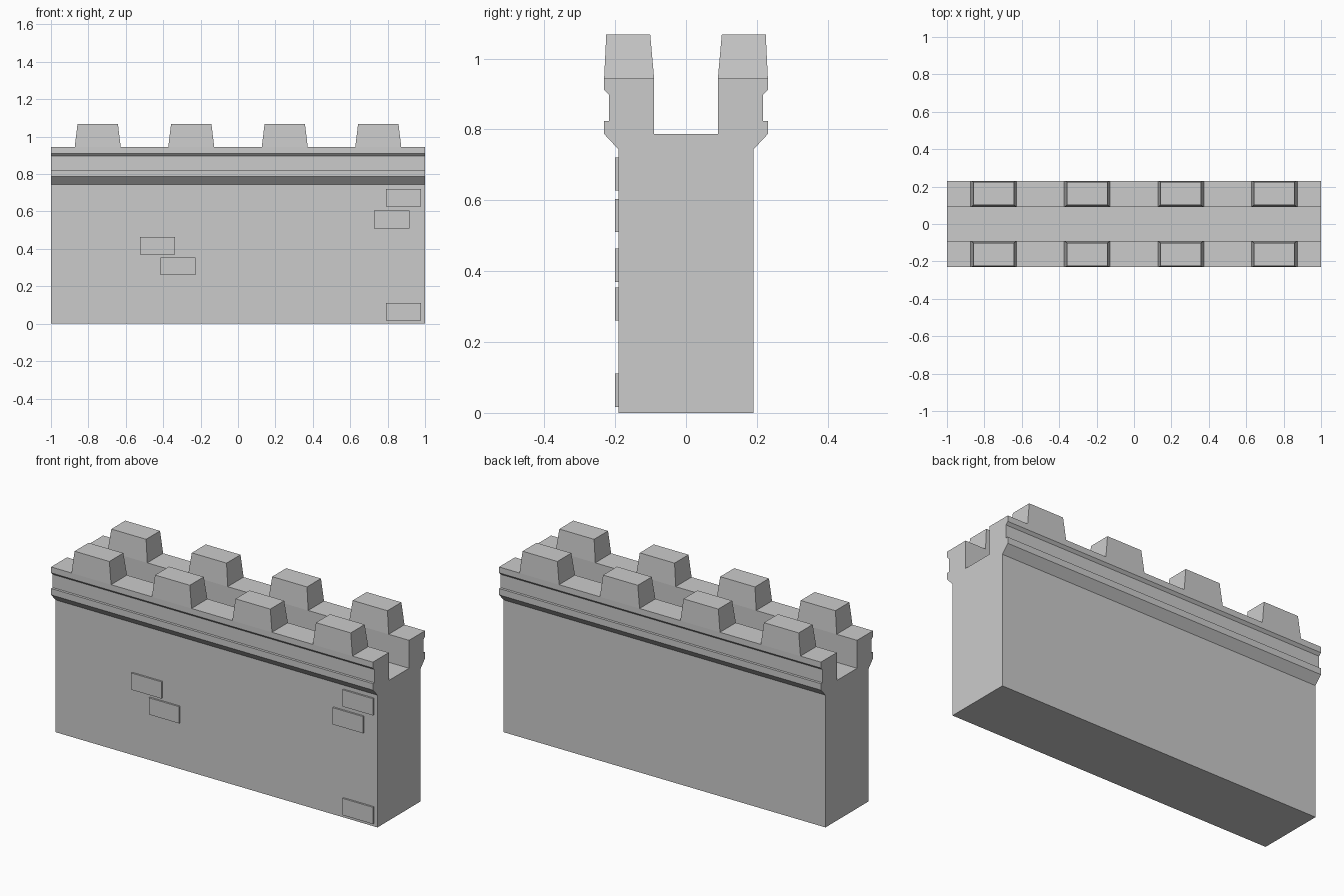
import bpy, bmesh

if "Cube" in bpy.data.objects:
    bpy.data.objects.remove(bpy.data.objects["Cube"])


def make_object(name, bm):
    bmesh.ops.recalc_face_normals(bm, faces=bm.faces)
    mesh = bpy.data.meshes.new(name)
    bm.to_mesh(mesh)
    bm.free()
    obj = bpy.data.objects.new(name, mesh)
    bpy.context.collection.objects.link(obj)
    return obj


def frustum(name, base, top, z0, z1, open_bottom=False):
    """Four-sided block; base and top are (x0, x1, y0, y1)."""
    bm = bmesh.new()
    rings = []
    for (x0, x1, y0, y1), z in ((base, z0), (top, z1)):
        rings.append([bm.verts.new((x, y, z)) for x, y in
                      ((x0, y0), (x1, y0), (x1, y1), (x0, y1))])
    low, high = rings
    bm.faces.new(high)
    if not open_bottom:
        bm.faces.new(low)
    for i in range(4):
        j = (i + 1) % 4
        bm.faces.new((low[i], low[j], high[j], high[i]))
    return make_object(name, bm)


# Wall body: half cross-section (y, z), mirrored, then extruded along x
half = [(0.19, 0), (0.19, 0.743), (0.231, 0.787), (0.231, 0.823),
        (0.217, 0.823), (0.217, 0.897), (0.231, 0.911), (0.231, 0.944),
        (0.09, 0.944), (0.09, 0.787)]
section = half + [(-y, z) for y, z in reversed(half)]
bm = bmesh.new()
end = bm.faces.new([bm.verts.new((-1, y, z)) for y, z in section])
extruded = bmesh.ops.extrude_face_region(bm, geom=[end], use_keep_orig=True)
bmesh.ops.translate(bm, vec=(2, 0, 0), verts=[
    v for v in extruded["geom"] if isinstance(v, bmesh.types.BMVert)])
make_object("wall_body", bm)

# Merlons: tapered blocks along both parapets
for side, label in ((-1, "front"), (1, "back")):
    for i in range(4):
        cx = -0.75 + 0.5 * i
        base_y = sorted((side * 0.09, side * 0.231))
        top_y = sorted((side * 0.101, side * 0.225))
        frustum(f"merlon_{label}_{i + 1}",
                (cx - 0.123, cx + 0.123, *base_y),
                (cx - 0.108, cx + 0.108, *top_y), 0.944, 1.068,
                open_bottom=True)

# Raised bricks on the front face: left edge x, bottom z
for i, (x, z) in enumerate([(0.79, 0.627), (0.728, 0.51), (-0.524, 0.37),
                            (-0.414, 0.26), (0.79, 0.017)]):
    rect = (x, x + 0.188, -0.2, -0.189)
    frustum(f"raised_brick_{i + 1}", rect, rect, z, z + 0.094)
